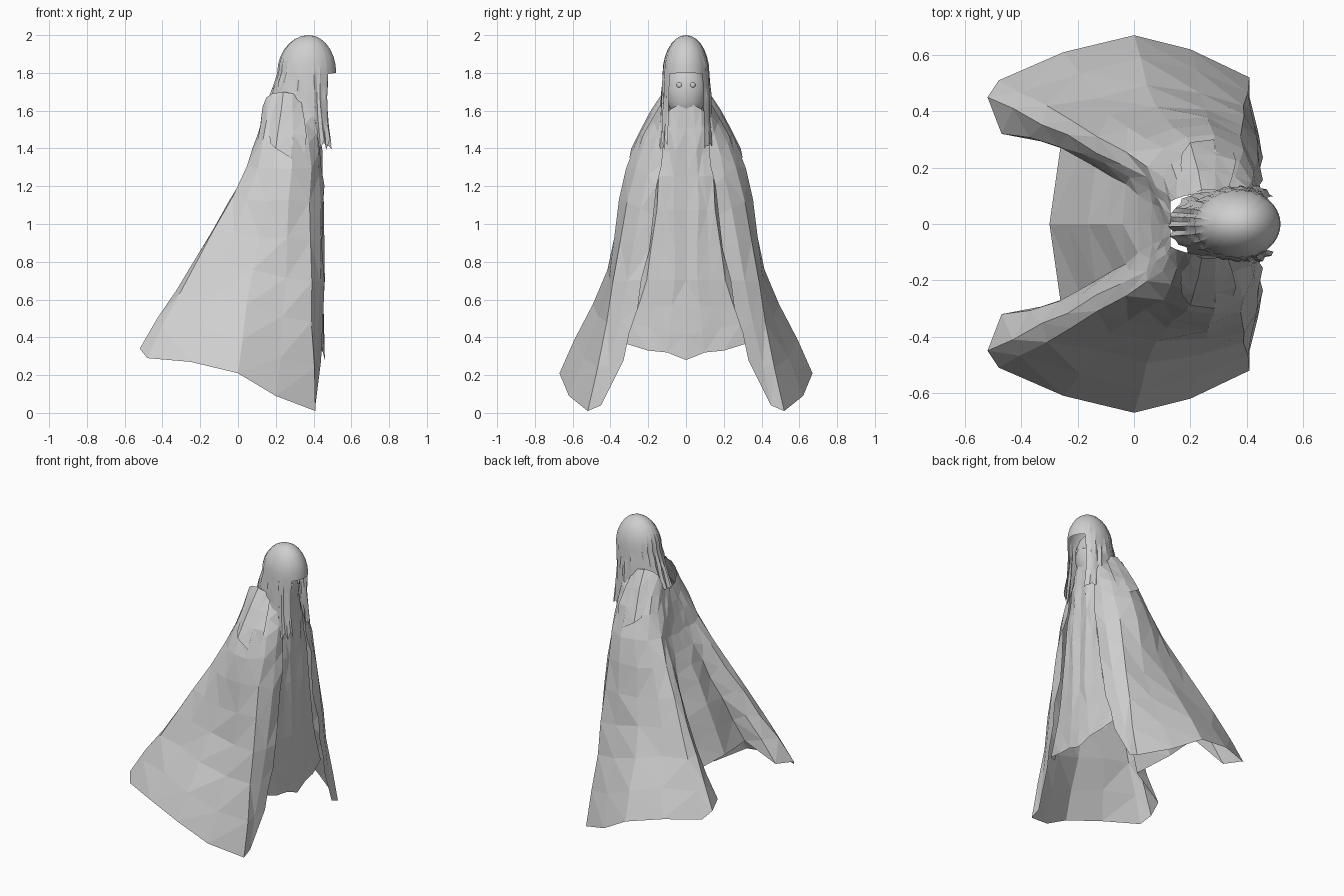
import bpy, bmesh, math, random
from mathutils import Vector

random.seed(4)
if "Cube" in bpy.data.objects:
    bpy.data.objects.remove(bpy.data.objects["Cube"])

stone = bpy.data.materials.new("pale_grey_stone")
stone.use_nodes = True
GREY = (0.62, 0.62, 0.62, 1)
stone.diffuse_color = GREY
stone.node_tree.nodes["Principled BSDF"].inputs["Base Color"].default_value = GREY


def finish(name, bm, mirror=False, smooth=0):
    """Turn a bmesh into a named object, optionally mirrored across y."""
    bmesh.ops.recalc_face_normals(bm, faces=bm.faces)
    mesh = bpy.data.meshes.new(name)
    bm.to_mesh(mesh)
    bm.free()
    mesh.materials.append(stone)
    obj = bpy.data.objects.new(name, mesh)
    bpy.context.collection.objects.link(obj)
    if mirror:
        mod = obj.modifiers.new("mirror", 'MIRROR')
        mod.use_axis = (False, True, False)
    if smooth:
        bpy.ops.object.select_all(action='DESELECT')
        obj.select_set(True)
        bpy.context.view_layer.objects.active = obj
        bpy.ops.object.shade_smooth_by_angle(angle=math.radians(smooth))
    return obj


def spline(points, t):
    """Catmull-Rom position along a short list of points."""
    p = [Vector(q) for q in points]
    p = [2 * p[0] - p[1]] + p + [2 * p[-1] - p[-2]]
    s = t * (len(points) - 1)
    i = min(int(s), len(points) - 2)
    f = s - i
    a, b, c, d = p[i:i + 4]
    return 0.5 * (2 * b + (c - a) * f + (2 * a - 5 * b + 4 * c - d) * f * f
                  + (3 * b - a - 3 * c + d) * f ** 3)


def drape(name, folds, rows=9, rough=0.009):
    """Faceted cloth hung from fold lines that run from top to hem."""
    bm = bmesh.new()
    grid = []
    for fold in folds:
        line = []
        for r in range(rows + 1):
            co = spline(fold, r / rows)
            if co.y > 0.01 and 0 < r < rows:
                co += Vector([random.uniform(-rough, rough) for _ in range(3)])
            line.append(bm.verts.new(co))
        grid.append(line)
    for a, b in zip(grid, grid[1:]):
        for r in range(rows):
            bm.faces.new((a[r], a[r + 1], b[r + 1], b[r]))
    bmesh.ops.triangulate(bm, faces=bm.faces, quad_method='SHORT_EDGE')
    return finish(name, bm, mirror=True)


# Cloak: front edge, round the outside, trailing tip, then in to the spine
drape("cloak", [
    [(.43, .12, 1.5), (.45, .15, 1.2), (.45, .23, .7), (.44, .33, .28)],
    [(.4, .13, 1.58), (.43, .21, 1.25), (.43, .31, .7), (.41, .45, .04)],
    [(.36, .11, 1.64), (.38, .27, 1.3), (.39, .38, .7), (.41, .52, .01)],
    [(.3, .11, 1.68), (.28, .31, 1.3), (.25, .41, .72), (.2, .62, .09)],
    [(.24, .11, 1.7), (.18, .31, 1.3), (.08, .42, .75), (0, .67, .21)],
    [(.18, .1, 1.69), (.1, .27, 1.3), (-.08, .38, .78), (-.25, .61, .27)],
    [(.15, .09, 1.67), (.05, .2, 1.3), (-.23, .36, .8), (-.48, .51, .29)],
    [(.13, .08, 1.62), (.04, .16, 1.28), (-.24, .31, .8), (-.52, .45, .34)],
    [(.13, .06, 1.57), (.05, .12, 1.27), (-.18, .25, .82), (-.47, .32, .36)],
    [(.13, .04, 1.56), (.06, .08, 1.26), (-.08, .17, .92), (-.26, .28, .48)],
    [(.13, 0, 1.56), (.06, 0, 1.25), (-.1, 0, .96), (-.3, 0, .5)],
])

# Gown front with shallow pleats, closing behind the cloak edge
drape("gown_front", [
    [(.43, 0, 1.62), (.44, 0, 1.25), (.45, 0, .7), (.46, 0, .28)],
    [(.43, .04, 1.63), (.45, .06, 1.25), (.455, .06, .7), (.45, .1, .32)],
    [(.42, .08, 1.61), (.44, .1, 1.25), (.44, .14, .7), (.44, .2, .33)],
    [(.4, .11, 1.58), (.43, .14, 1.25), (.43, .21, .7), (.41, .33, .37)],
    [(.3, .12, 1.58), (.36, .16, 1.25), (.37, .26, .7), (.36, .35, .37)],
], rough=0.006)

# Shoulder flaps
drape("shoulder_flap", [
    [(.33, .11, 1.67), (.36, .2, 1.52), (.35, .26, 1.36)],
    [(.29, .12, 1.69), (.29, .22, 1.53), (.28, .3, 1.35)],
    [(.24, .12, 1.7), (.22, .22, 1.54), (.2, .29, 1.4)],
    [(.19, .1, 1.68), (.17, .19, 1.52), (.17, .25, 1.43)],
], rows=3, rough=0.004)

# Long hair: a dome over the head, a curtain of strands below, open at the face
CX, BROW, FRONT, BACK, SIDE = 0.375, 1.8, 0.145, 0.165, 0.122
DOME_ROWS, FALL_ROWS, COLS = 7, 6, 52
bm = bmesh.new()
crown = bm.verts.new((CX, 0, 2))
columns = []
for c in range(COLS):
    ang = (c + 0.5) / COLS * math.tau
    ca, sa = math.cos(ang), math.sin(ang)
    away = min(ang, math.tau - ang)
    depth = FRONT if ca > 0 else BACK
    ridge = 0.005 * (-1) ** c * (away > 0.85)
    length = (0.38 if away < 1.4 else 0.27) + random.uniform(-0.03, 0.03)
    line = []
    for r in range(1, DOME_ROWS + 1):
        e = r / DOME_ROWS * math.pi / 2
        s = math.sin(e) + ridge * r * 0.5
        # The brow arches slightly over the face
        lift = -0.02 * (1 - ca) * (r == DOME_ROWS) * (away < 0.9)
        line.append(bm.verts.new((CX + depth * s * ca, SIDE * s * sa,
                                  BROW + (2 - BROW) * math.cos(e) + lift)))
    for r in range(1, FALL_ROWS + 1):
        v = r / FALL_ROWS
        reach = depth + (.085 * v if ca < 0 else -.02 * math.sin(v * math.pi))
        wob = 1 + ridge * 4 + random.uniform(-.025, .025)
        line.append(bm.verts.new((CX + reach * wob * ca + .02 * v * (away < 1.4),
                                  (SIDE + .018 * v) * wob * sa, BROW - length * v)))
    columns.append((away, line))
for c in range(COLS):
    (away, a), (away_b, b) = columns[c], columns[(c + 1) % COLS]
    bm.faces.new((crown, a[0], b[0]))
    last = DOME_ROWS if max(away, away_b) < 0.85 else DOME_ROWS + FALL_ROWS
    for r in range(last - 1):
        bm.faces.new((a[r], a[r + 1], b[r + 1], b[r]))
bmesh.ops.delete(bm, geom=[v for v in bm.verts if not v.link_faces], context='VERTS')
finish("hair", bm, smooth=30)


def ball(name, centre, size, segments=16):
    bm = bmesh.new()
    bmesh.ops.create_uvsphere(bm, u_segments=segments, v_segments=segments // 2, radius=1)
    bmesh.ops.scale(bm, vec=size, verts=bm.verts)
    bmesh.ops.translate(bm, vec=centre, verts=bm.verts)
    finish(name, bm, smooth=60)


# Head, neck and eyes
ball("head", (.36, 0, 1.71), (.092, .11, .16))
ball("neck", (.36, 0, 1.58), (.07, .09, .1))
for side, y in (("left", .034), ("right", -.034)):
    ball(side + "_eye", (.436, y, 1.735), (.014, .017, .017), 12)
